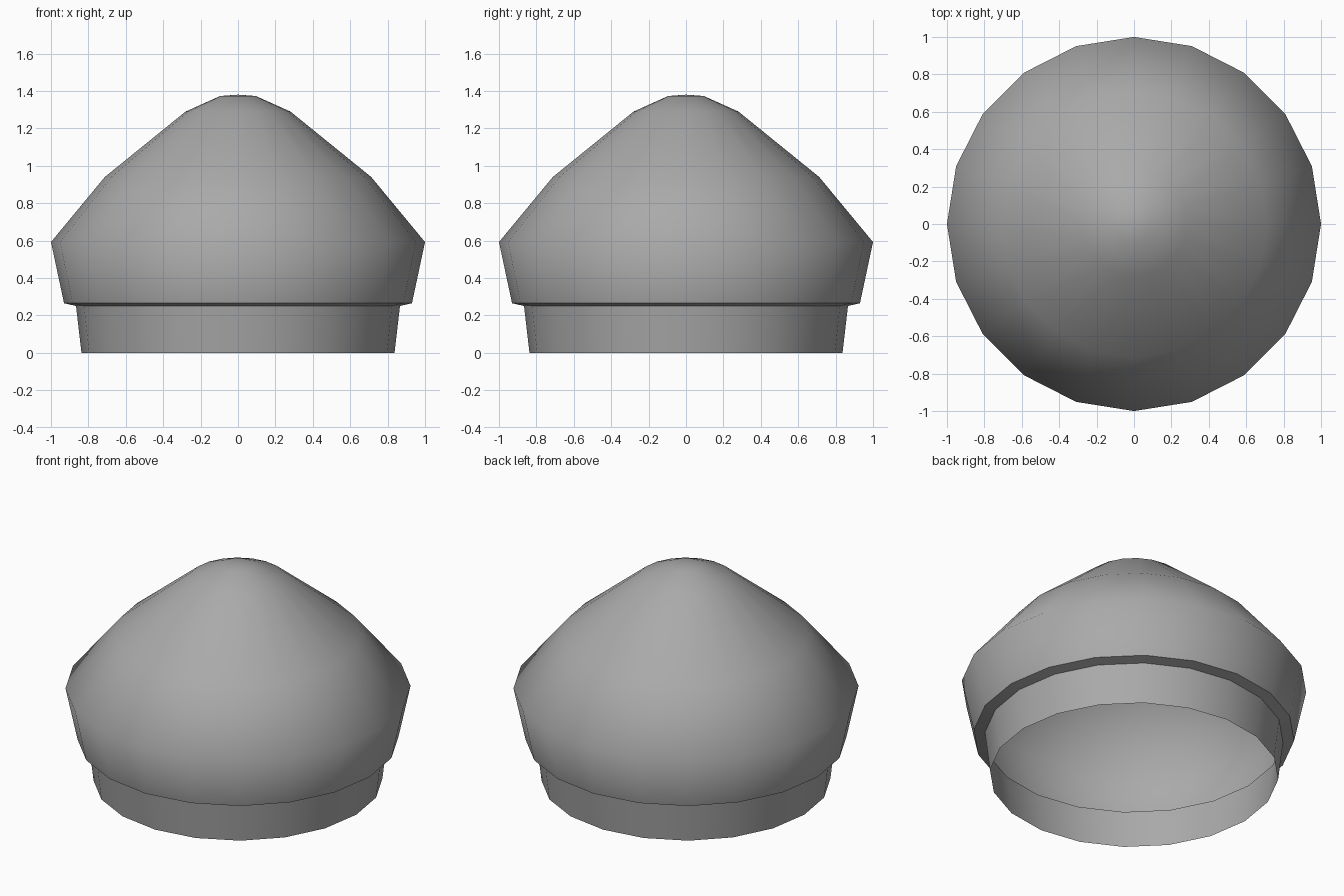
import bpy
import bmesh
import math

SIDES = 20

cube = bpy.data.objects.get("Cube")
if cube:
    bpy.data.objects.remove(cube, do_unlink=True)

# Single plain grey
grey = bpy.data.materials.new("mid_grey")
grey.use_nodes = True
colour = (0.4, 0.4, 0.4, 1)
grey.diffuse_color = colour
grey.node_tree.nodes["Principled BSDF"].inputs["Base Color"].default_value = colour


def lathe(name, profile):
    """Turn a (radius, height) profile, listed upwards, into an open shell."""
    bm = bmesh.new()
    points = [bm.verts.new((r, 0, z)) for r, z in profile]
    edges = [bm.edges.new(pair) for pair in zip(points, points[1:])]
    bmesh.ops.spin(bm, geom=points + edges, cent=(0, 0, 0), axis=(0, 0, 1),
                   angle=math.tau, steps=SIDES, use_merge=False)
    bmesh.ops.remove_doubles(bm, verts=bm.verts, dist=0.0001)
    bmesh.ops.recalc_face_normals(bm, faces=bm.faces)
    # Make sure the shell faces away from the axis
    if sum(f.normal.dot(f.calc_center_median()) for f in bm.faces) < 0:
        bmesh.ops.reverse_faces(bm, faces=bm.faces)
    mesh = bpy.data.meshes.new(name)
    bm.to_mesh(mesh)
    bm.free()
    mesh.materials.append(grey)
    obj = bpy.data.objects.new(name, mesh)
    bpy.context.collection.objects.link(obj)
    bpy.ops.object.select_all(action='DESELECT')
    obj.select_set(True)
    bpy.context.view_layer.objects.active = obj
    bpy.ops.object.shade_smooth_by_angle(angle=math.radians(60))
    return obj


# Open collar, flaring slightly upwards
lathe("collar", [(0.837, 0), (0.866, 0.25)])

# Hollow domed cap with its narrow underside ledge
lathe("domed_cap", [(0.866, 0.25), (0.93, 0.265), (1, 0.592), (0.712, 0.94),
                    (0.28, 1.29), (0.095, 1.373), (0, 1.38)])
